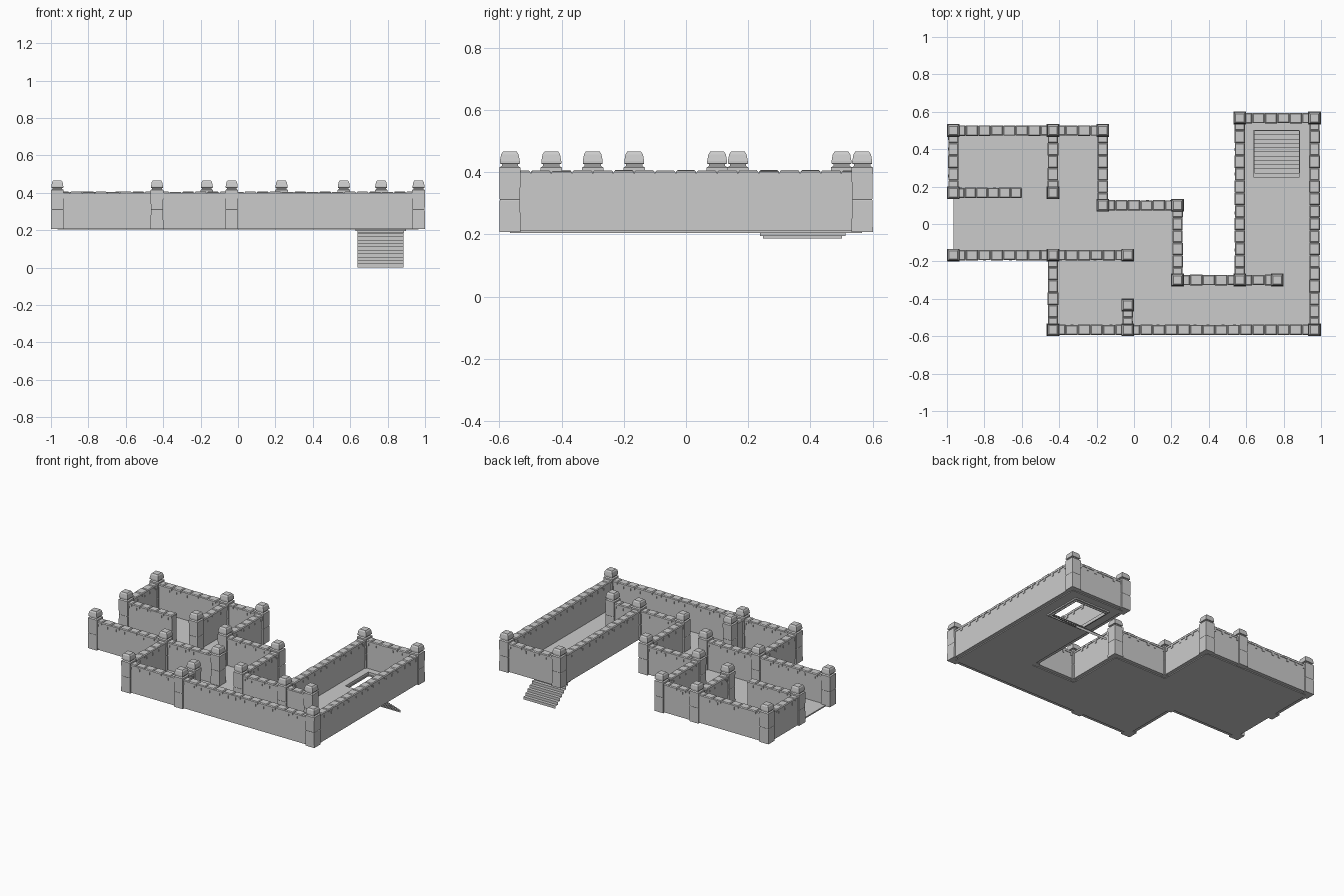
import bpy, bmesh, random
from mathutils import Vector

if "Cube" in bpy.data.objects:
    bpy.data.objects.remove(bpy.data.objects["Cube"])

random.seed(4)
U, X0, Y0 = 0.0666, -0.966, -0.566      # layout grid of the floor plan


def pt(i, j):
    return Vector((X0 + i * U, Y0 + j * U, 0))


def finish(bm, name):
    me = bpy.data.meshes.new(name)
    bm.to_mesh(me)
    bm.free()
    ob = bpy.data.objects.new(name, me)
    bpy.context.collection.objects.link(ob)
    return ob


def loft(bm, rings):
    """Stack of rectangular rings (cx, cy, half_x, half_y, z), capped at both ends."""
    loops = []
    for cx, cy, hx, hy, z in rings:
        loops.append([bm.verts.new((cx + sx * hx, cy + sy * hy, z))
                      for sx, sy in ((-1, -1), (1, -1), (1, 1), (-1, 1))])
    bm.faces.new(loops[0][::-1])
    bm.faces.new(loops[-1])
    for a, b in zip(loops, loops[1:]):
        for k in range(4):
            n = (k + 1) % 4
            bm.faces.new((a[k], a[n], b[n], b[k]))


def box(bm, x0, x1, y0, y1, z0, z1):
    cx, cy, hx, hy = (x0 + x1) / 2, (y0 + y1) / 2, (x1 - x0) / 2, (y1 - y0) / 2
    loft(bm, [(cx, cy, hx, hy, z0), (cx, cy, hx, hy, z1)])


# Walls: body, coping stones and small corbels under the coping
def wall(a, b):
    bm = bmesh.new()
    p, q = pt(*a), pt(*b)
    d = q - p
    along_x = d.x > d.y
    length = d.length

    def piece(s0, s1, side, half, zs):
        c = p + d * ((s0 + s1) / 2 / length)
        l = (s1 - s0) / 2
        rings = []
        for z, inset in zs:
            if along_x:
                rings.append((c.x, c.y + side, l - inset, half - inset, z))
            else:
                rings.append((c.x + side, c.y, half - inset, l - inset, z))
        loft(bm, rings)

    piece(0, length, 0, 0.024, [(0.21, 0), (0.395, 0)])
    n = round(length / U)
    step = length / n
    for k in range(n):
        s = k * step
        j = random.uniform(-0.001, 0.001)
        piece(s + 0.0008, s + step - 0.0008, 0, 0.0275 + j,
              [(0.387, 0), (0.4, 0), (0.405 + j, 0.005)])
        for side in (-0.0245, 0.0245):
            m = s + step * random.uniform(0.35, 0.65)
            piece(m - 0.008, m + 0.008, side, 0.003, [(0.37, 0), (0.39, 0)])
    finish(bm, "wall")


for a, b in [((0, 11), (0, 16)), ((8, 11), (8, 16)), ((12, 10), (12, 16)),
             ((8, 0), (8, 6)), ((14, 0), (14, 2)), ((18, 4), (18, 10)),
             ((23, 4), (23, 17)), ((29, 0), (29, 17)), ((0, 16), (12, 16)),
             ((0, 11), (5.5, 11)), ((0, 6), (14, 6)), ((12, 10), (18, 10)),
             ((18, 4), (26, 4)), ((8, 0), (29, 0)), ((23, 17), (29, 17))]:
    wall(a, b)

# Pillars: two stone blocks, slab, and tapered cap
PROFILE = [(0.207, 0.034), (0.212, 0.034), (0.308, 0.033), (0.311, 0.0315),
           (0.314, 0.033), (0.405, 0.034), (0.415, 0.034), (0.417, 0.03),
           (0.42, 0.026), (0.425, 0.026), (0.427, 0.032), (0.435, 0.032),
           (0.457, 0.028), (0.466, 0.022)]
for i, j in [(0, 16), (8, 16), (12, 16), (0, 11), (8, 11), (12, 10), (18, 10),
             (0, 6), (8, 6), (14, 6), (18, 4), (23, 4), (26, 4), (14, 2),
             (8, 0), (14, 0), (29, 0), (23, 17), (29, 17)]:
    bm = bmesh.new()
    c = pt(i, j)
    loft(bm, [(c.x, c.y, h, h, z) for z, h in PROFILE])
    finish(bm, "pillar")

# Floor slab with stairwell opening
bm = bmesh.new()
outline = [(0, 16), (0, 6), (8, 6), (8, 0), (29, 0), (29, 17), (23, 17),
           (23, 4), (18, 4), (18, 10), (12, 10), (12, 16)]
f = bm.faces.new([bm.verts.new(pt(*o) + Vector((0, 0, 0.204))) for o in outline])
ext = bmesh.ops.extrude_face_region(bm, geom=[f])
bmesh.ops.translate(bm, vec=(0, 0, 0.009),
                    verts=[v for v in ext["geom"] if isinstance(v, bmesh.types.BMVert)])
bmesh.ops.recalc_face_normals(bm, faces=bm.faces)
floor = finish(bm, "floor")

SX0, SX1, SY0, SY1 = 0.64, 0.885, 0.25, 0.5
bm = bmesh.new()
box(bm, SX0, SX1, SY0, SY1, 0.1, 0.3)
cutter = finish(bm, "stairwell_cutter")
cutter.hide_render = True
mod = floor.modifiers.new("opening", 'BOOLEAN')
mod.operation = 'DIFFERENCE'
mod.solver = 'EXACT'
mod.object = cutter
bpy.context.view_layer.objects.active = floor
bpy.ops.object.modifier_apply(modifier="opening")
bpy.data.objects.remove(cutter)

# Stepped trim frame under the opening
bm = bmesh.new()
for out, inn, z0, z1 in ((0.013, 0.0, 0.195, 0.205), (0.002, -0.004, 0.187, 0.196)):
    ax, bx, ay, by = SX0 - out, SX1 + out, SY0 - out, SY1 + out
    cx, dx, cy, dy = SX0 - inn, SX1 + inn, SY0 - inn, SY1 + inn
    box(bm, ax, bx, ay, cy, z0, z1)
    box(bm, ax, bx, dy, by, z0, z1)
    box(bm, ax, cx, cy, dy, z0, z1)
    box(bm, dx, bx, cy, dy, z0, z1)
finish(bm, "stairwell_trim")

# Stairs: thin folded sheet going down towards the back
N = 11
bm = bmesh.new()
path = []
for k in range(N):
    z = 0.2 * (1 - k / N)
    path += [(SY0 + (SY1 - SY0) * k / N, z), (SY0 + (SY1 - SY0) * (k + 1) / N, z)]
path.append((SY1, 0))
rows = [(bm.verts.new((SX0, y, z)), bm.verts.new((SX1, y, z))) for y, z in path]
for a, b in zip(rows, rows[1:]):
    bm.faces.new((a[0], a[1], b[1], b[0]))
finish(bm, "stairs")
